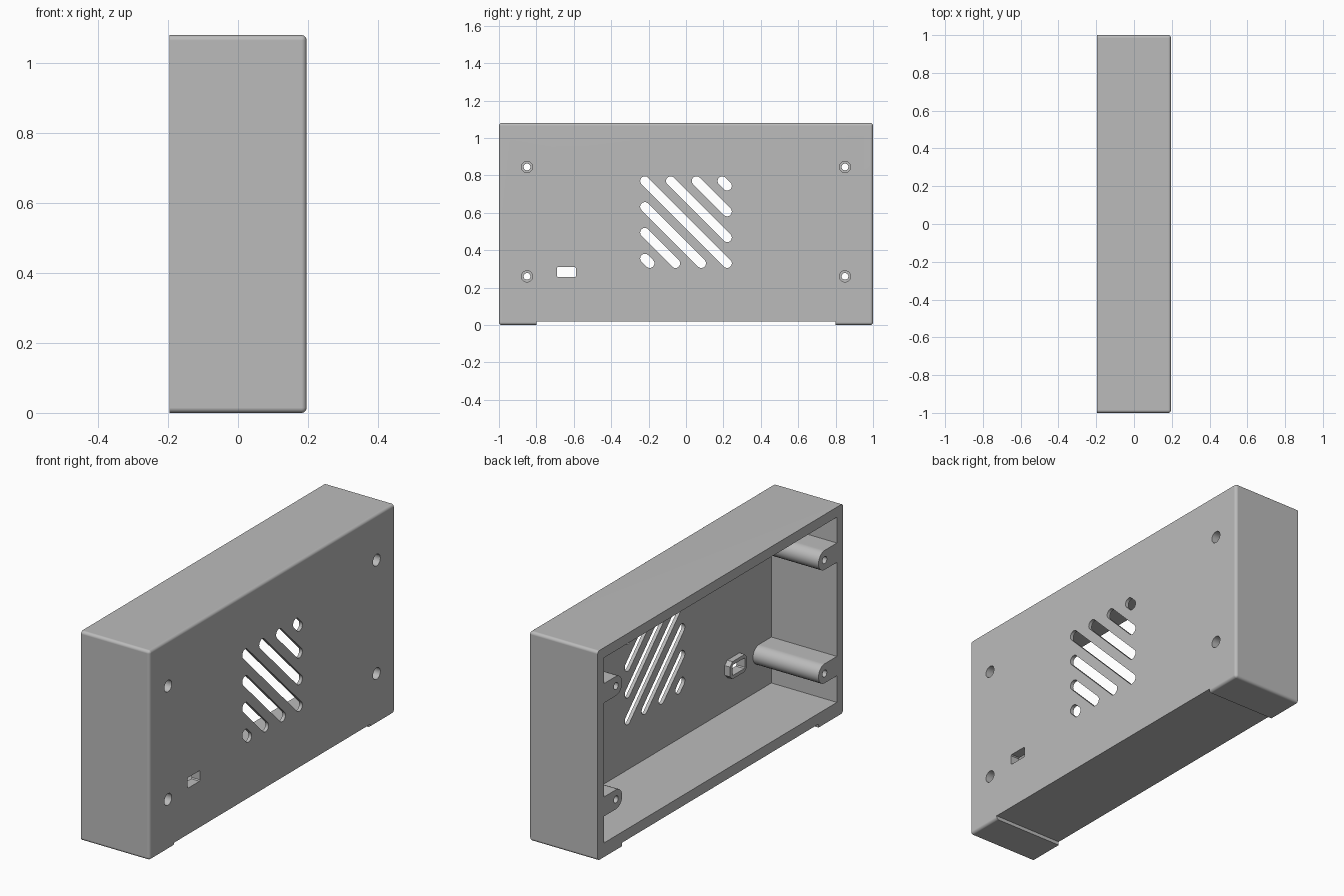
import bpy, bmesh, math
from mathutils import Matrix, Vector

old = bpy.data.objects.get("Cube")
if old:
    bpy.data.objects.remove(old, do_unlink=True)

HX, TOP = 0.196, 1.08          # half depth and height of the case
PLATE = HX - 0.018             # inner face of the closed side
MID = 0.55                     # height of the vent centre
POSTS = [(y, z) for y in (-0.85, 0.85) for z in (0.26, 0.845)]
PORT = (-0.64, 0.283)


def finish(bm, name):
    bmesh.ops.recalc_face_normals(bm, faces=bm.faces)
    mesh = bpy.data.meshes.new(name)
    bm.to_mesh(mesh)
    bm.free()
    obj = bpy.data.objects.new(name, mesh)
    bpy.context.collection.objects.link(obj)
    return obj


def box(name, lo, hi):
    bm = bmesh.new()
    lo, hi = Vector(lo), Vector(hi)
    bmesh.ops.create_cube(bm, size=1, matrix=Matrix.Translation((lo + hi) / 2)
                          @ Matrix.Diagonal((*(hi - lo), 1)))
    return finish(bm, name)


def prism(name, outline, x0, x1):
    """Extrude a (y, z) outline along x."""
    bm = bmesh.new()
    face = bm.faces.new([bm.verts.new((x0, y, z)) for y, z in outline])
    ext = bmesh.ops.extrude_face_region(bm, geom=[face])
    verts = [v for v in ext["geom"] if isinstance(v, bmesh.types.BMVert)]
    bmesh.ops.translate(bm, verts=verts, vec=(x1 - x0, 0, 0))
    return finish(bm, name)


def capsule(a, b, r, steps=12):
    """Rounded slot outline between two (y, z) points."""
    ang = math.atan2(b[1] - a[1], b[0] - a[0])
    pts = []
    for c, start in ((b, ang - math.pi / 2), (a, ang + math.pi / 2)):
        for i in range(steps + 1):
            t = start + math.pi * i / steps
            pts.append((c[0] + r * math.cos(t), c[1] + r * math.sin(t)))
    return pts


def circle(c, r, n=32):
    return [(c[0] + r * math.cos(2 * math.pi * i / n),
             c[1] + r * math.sin(2 * math.pi * i / n)) for i in range(n)]


def chamfered(c, w, h, k):
    w, h = w / 2, h / 2
    pts = [(w, h - k), (w - k, h), (k - w, h), (-w, h - k),
           (-w, k - h), (k - w, -h), (w - k, -h), (w, k - h)]
    return [(c[0] + y, c[1] + z) for y, z in pts]


def cut(target, cutters):
    for c in cutters:
        mod = target.modifiers.new("cut", 'BOOLEAN')
        mod.operation, mod.solver, mod.object = 'DIFFERENCE', 'EXACT', c
    bpy.context.view_layer.update()
    deps = bpy.context.evaluated_depsgraph_get()
    mesh = bpy.data.meshes.new_from_object(target.evaluated_get(deps))
    target.modifiers.clear()
    target.data = mesh
    for c in cutters:
        bpy.data.objects.remove(c, do_unlink=True)


# Outer shell, rounded everywhere except around the open side
case = box("case", (-HX, -1, 0), (HX, 1, TOP))
bm = bmesh.new()
bm.from_mesh(case.data)
edges = [e for e in bm.edges if max(v.co.x for v in e.verts) > 0]
bmesh.ops.bevel(bm, geom=edges, offset=0.015, segments=6, profile=0.5,
                affect='EDGES')
bm.to_mesh(case.data)
bm.free()

# Hollow space, with the screw posts and port frame left standing
cavity = box("cavity", (-0.4, -0.95, 0.073), (PLATE, 0.95, 1.028))
solids = [prism("post", capsule((y, z), (math.copysign(1.1, y), z), 0.05),
                -0.5, 0.3) for y, z in POSTS]
solids.append(prism("port_frame", chamfered(PORT, 0.14, 0.09, 0.02),
                    PLATE - 0.03, 0.3))
cut(cavity, solids)

# Diagonal vent slots, mirrored about the long middle slot
E, STEP = 0.22, 0.138
slots = []
for k in range(4):
    d = STEP * k
    slots.append(((d - E, MID + E), (E, MID - E + d)))
    if k:
        slots.append(((-E, MID + E - d), (E - d, MID - E)))
cutters = [cavity]
cutters += [prism("slot", capsule(a, b, 0.025), 0.1, 0.3) for a, b in slots]

# Screw holes with wide heads, port opening and underside recess
for p in POSTS:
    cutters.append(prism("pilot_hole", circle(p, 0.018), -0.5, 0.4))
    cutters.append(prism("screw_head", circle(p, 0.03), HX - 0.04, 0.3))
cutters.append(prism("port", chamfered(PORT, 0.102, 0.054, 0.005), 0.0, 0.3))
cutters.append(box("recess", (-0.5, -0.8, -0.1), (0.5, 0.8, 0.018)))
cut(case, cutters)

# Grey finish
grey = bpy.data.materials.new("grey_plastic")
grey.use_nodes = True
colour = (0.5, 0.5, 0.5, 1)
grey.diffuse_color = colour
grey.node_tree.nodes["Principled BSDF"].inputs["Base Color"].default_value = colour
case.data.materials.clear()
case.data.materials.append(grey)

bpy.ops.object.select_all(action='DESELECT')
case.select_set(True)
bpy.context.view_layer.objects.active = case
bpy.ops.object.shade_smooth_by_angle(angle=math.radians(30))
weighted = case.modifiers.new("weighted_normals", 'WEIGHTED_NORMAL')
weighted.keep_sharp = True
